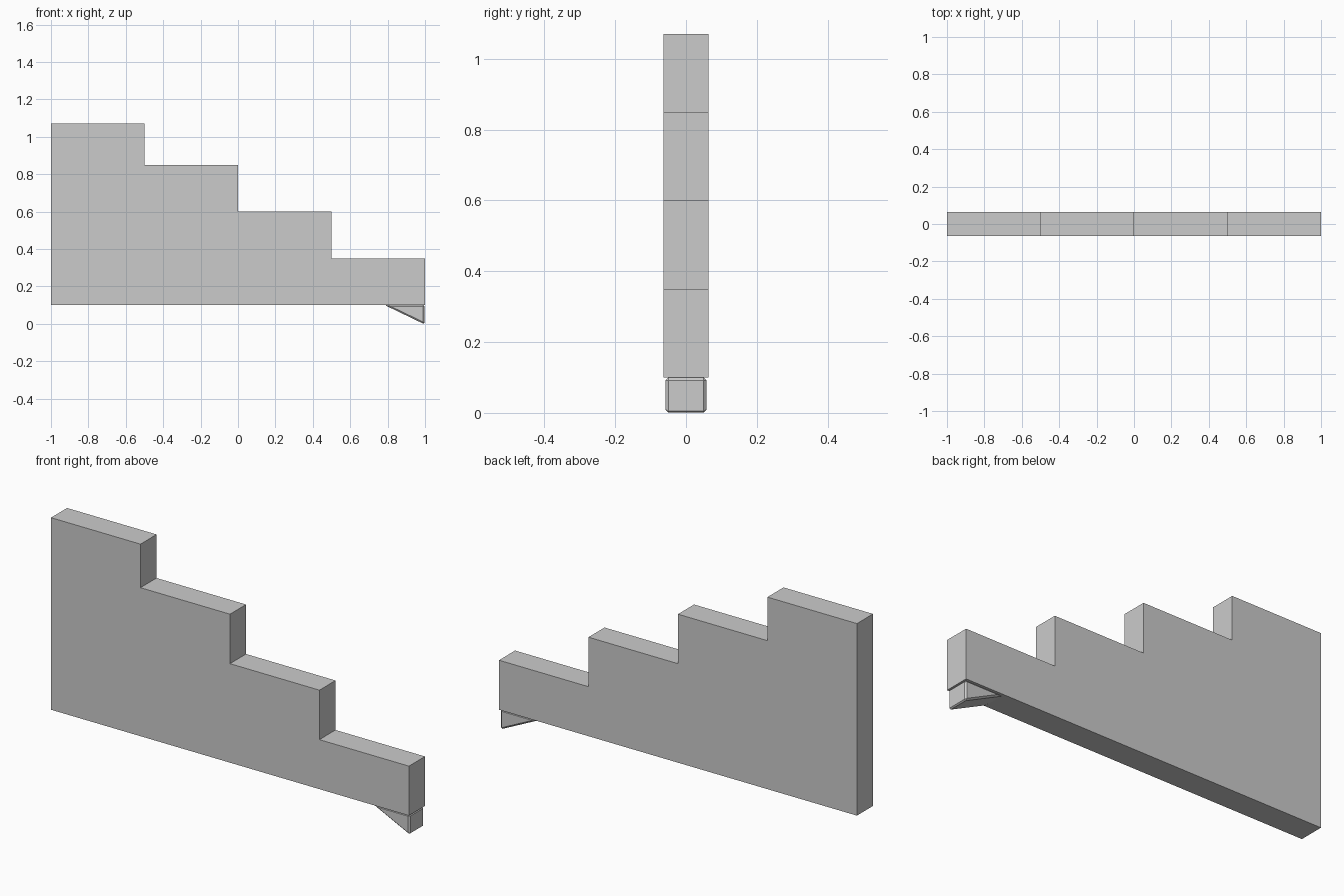
import bpy, bmesh

if "Cube" in bpy.data.objects:
    bpy.data.objects.remove(bpy.data.objects["Cube"])


def extrude_profile(name, points, half_width):
    """Prism from an (x, z) outline, extruded symmetrically along y."""
    bm = bmesh.new()
    face = bm.faces.new([bm.verts.new((x, -half_width, z)) for x, z in points])
    new = bmesh.ops.extrude_face_region(bm, geom=[face])["geom"]
    verts = [g for g in new if isinstance(g, bmesh.types.BMVert)]
    bmesh.ops.translate(bm, verts=verts, vec=(0, 2 * half_width, 0))
    bmesh.ops.recalc_face_normals(bm, faces=bm.faces)
    mesh = bpy.data.meshes.new(name)
    bm.to_mesh(mesh)
    bm.free()
    obj = bpy.data.objects.new(name, mesh)
    bpy.context.collection.objects.link(obj)
    return obj


# Stepped wall: four columns, each 0.5 long, descending towards +x
base = 0.10
outline = [(1.0, base), (-1.0, base)]
for i, top in enumerate((1.07, 0.85, 0.60, 0.35)):
    x = -1.0 + 0.5 * i
    outline += [(x, top), (x + 0.5, top)]
extrude_profile("stepped_wall", outline, 0.064)

# Small wedge foot under the low end, with chamfered edges
wedge = extrude_profile("wedge_foot", [(0.784, base), (0.998, base), (0.998, -0.003)], 0.058)
bevel = wedge.modifiers.new("chamfer", "BEVEL")
bevel.width = 0.008
bevel.segments = 1
bevel.limit_method = 'NONE'
